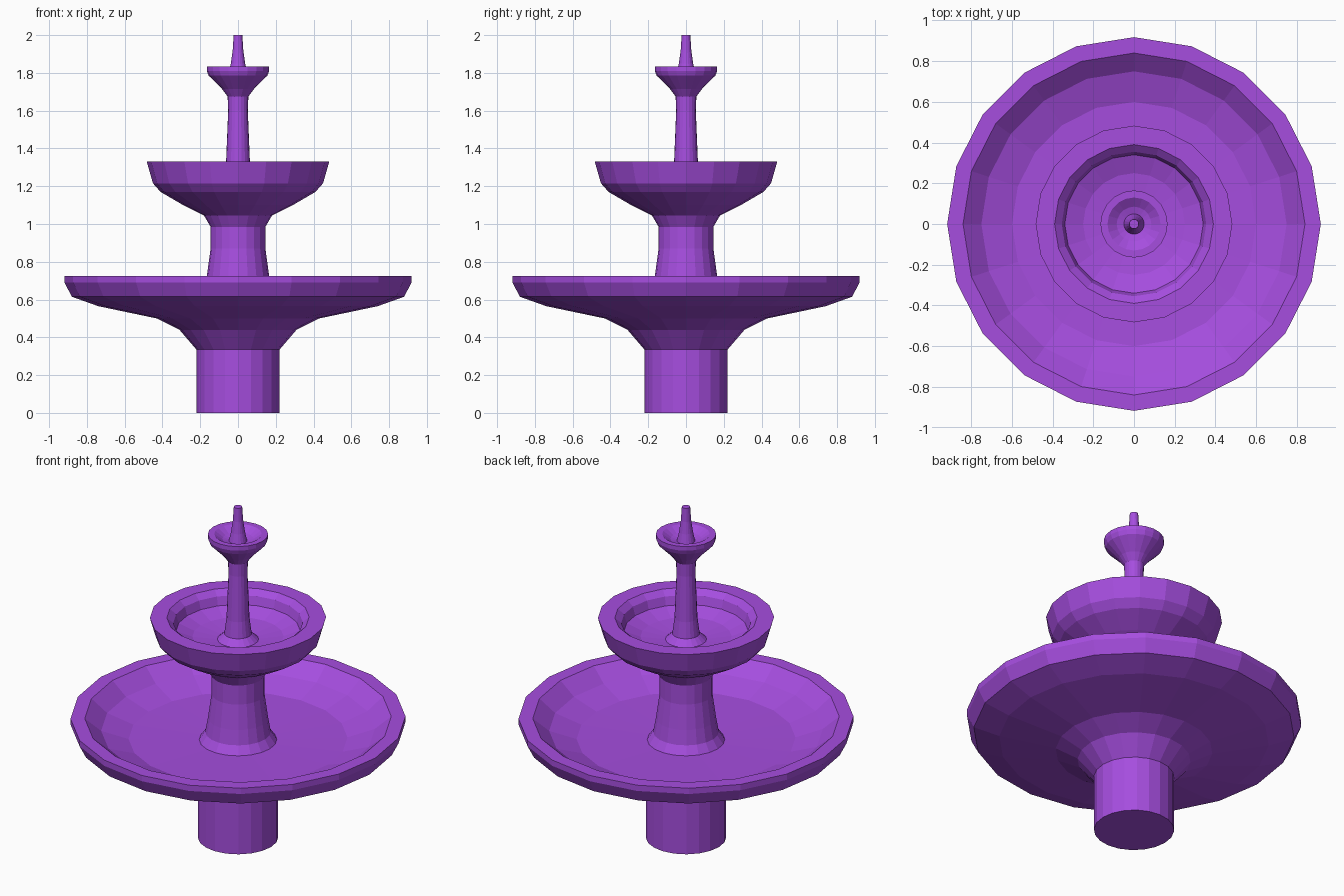
import bpy
import bmesh
from math import cos, sin, tau

SIDES = 20

cube = bpy.data.objects.get("Cube")
if cube:
    bpy.data.objects.remove(cube, do_unlink=True)

purple = bpy.data.materials.new("purple stone")
purple.use_nodes = True
colour = (0.38, 0.075, 0.74, 1.0)
purple.diffuse_color = colour
purple.node_tree.nodes["Principled BSDF"].inputs["Base Color"].default_value = colour


def lathe(name, profile, cap_start=False, cap_end=False):
    """Turn a (radius, height) profile, listed outside-up, around the z axis."""
    bm = bmesh.new()
    rings = [
        [bm.verts.new((r * cos(tau * i / SIDES), r * sin(tau * i / SIDES), z))
         for i in range(SIDES)]
        for r, z in profile
    ]
    for low, high in zip(rings, rings[1:]):
        for i in range(SIDES):
            j = (i + 1) % SIDES
            bm.faces.new((low[i], low[j], high[j], high[i]))
    if cap_start:
        bm.faces.new(rings[0][::-1])
    if cap_end:
        bm.faces.new(rings[-1])
    mesh = bpy.data.meshes.new(name)
    bm.to_mesh(mesh)
    bm.free()
    mesh.materials.append(purple)
    obj = bpy.data.objects.new(name, mesh)
    bpy.context.collection.objects.link(obj)
    return obj


# Neighbouring parts share these rings, so the stack reads as one turned piece
base_top = (0.22, 0.335)
lower_foot = (0.213, 0.592)
lower_neck = (0.18, 1.045)
upper_foot = (0.113, 1.20)
upper_neck = (0.055, 1.675)
nozzle_foot = (0.05, 1.795)

# Plain round pedestal
lathe("pedestal", [(0.22, 0), base_top], cap_start=True)

# Wide basin: underside, lip, then the inner hollow
lathe("lower_basin", [
    base_top, (0.31, 0.44), (0.43, 0.50), (0.74, 0.565), (0.88, 0.615),
    (0.918, 0.69), (0.918, 0.725), (0.84, 0.725), (0.75, 0.65),
    (0.60, 0.60), lower_foot])

# Flared column between the basins
lathe("lower_column", [
    lower_foot, (0.18, 0.64), (0.165, 0.725), (0.145, 0.87),
    (0.145, 0.985), lower_neck])

# Middle bowl
lathe("middle_bowl", [
    lower_neck, (0.29, 1.10), (0.41, 1.17), (0.45, 1.215), (0.483, 1.33),
    (0.39, 1.33), (0.355, 1.30), (0.34, 1.25), (0.25, 1.215), upper_foot])

# Slim stem
lathe("upper_stem", [
    upper_foot, (0.075, 1.235), (0.063, 1.33), (0.052, 1.60), upper_neck])

# Small cup
lathe("top_cup", [
    upper_neck, (0.085, 1.715), (0.155, 1.785), (0.165, 1.81),
    (0.165, 1.835), (0.13, 1.835), (0.085, 1.805), nozzle_foot])

# Water spout
lathe("nozzle", [nozzle_foot, (0.038, 1.85), (0.028, 1.92), (0.023, 2.0)],
      cap_end=True)
